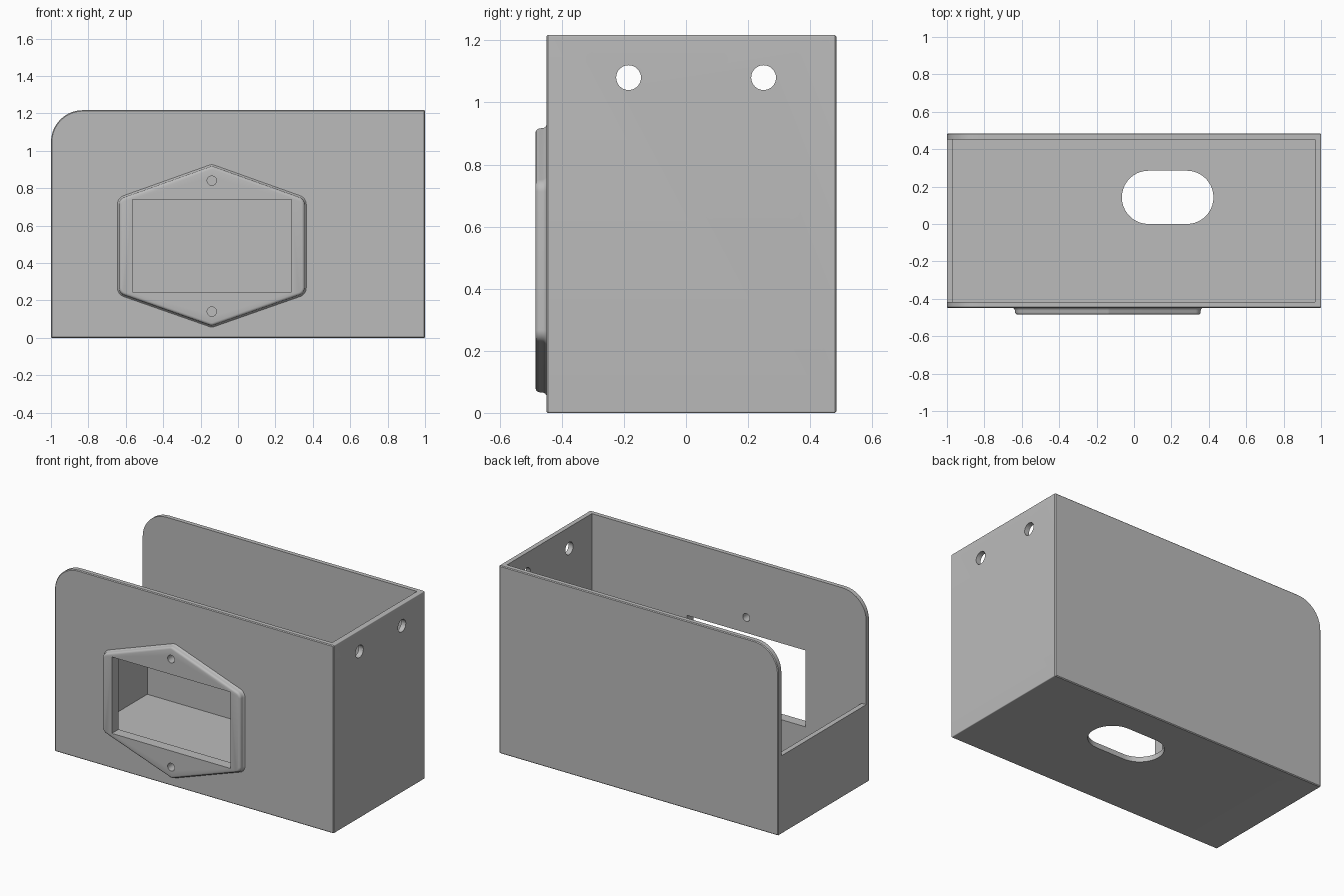
import bpy, bmesh, math
from mathutils import Vector

if "Cube" in bpy.data.objects:
    bpy.data.objects.remove(bpy.data.objects["Cube"], do_unlink=True)

grey = bpy.data.materials.new("plain grey")
grey.use_nodes = True
COLOUR = (0.5, 0.5, 0.5, 1)
grey.diffuse_color = COLOUR
grey.node_tree.nodes["Principled BSDF"].inputs["Base Color"].default_value = COLOUR

AXES = {"x": lambda u, v, w: (w, u, v),
        "y": lambda u, v, w: (u, w, v),
        "z": lambda u, v, w: (u, v, w)}


def outline(corners, radii, inset=0.0, steps=10):
    """Counter-clockwise polygon, moved inwards, with rounded corners."""
    pts = [Vector(c) for c in corners]
    result = []
    for i, p in enumerate(pts):
        e1 = (p - pts[i - 1]).normalized()
        e2 = (pts[(i + 1) % len(pts)] - p).normalized()
        n1, n2 = Vector((e1.y, -e1.x)), Vector((e2.y, -e2.x))
        r = max(radii[i] - inset, 0.003) if radii[i] else 0
        centre = p - (n1 + n2) * (inset + r) / (1 + n1.dot(n2))
        if r == 0:
            result.append(centre)
            continue
        turn = n1.angle(n2)
        for k in range(steps + 1):
            a = math.atan2(n1.y, n1.x) + turn * k / steps
            result.append(centre + r * Vector((math.cos(a), math.sin(a))))
    return result


def loft(name, axis, rings):
    """Closed solid through (position, outline) rings along an axis."""
    bm = bmesh.new()
    loops = [[bm.verts.new(AXES[axis](p.x, p.y, w)) for p in ring] for w, ring in rings]
    for a, b in zip(loops, loops[1:]):
        for i in range(len(a)):
            j = (i + 1) % len(a)
            bm.faces.new((a[i], a[j], b[j], b[i]))
    bm.faces.new(loops[0])
    bm.faces.new(loops[-1])
    bmesh.ops.recalc_face_normals(bm, faces=bm.faces)
    mesh = bpy.data.meshes.new(name)
    bm.to_mesh(mesh)
    bm.free()
    mesh.materials.append(grey)
    ob = bpy.data.objects.new(name, mesh)
    bpy.context.collection.objects.link(ob)
    return ob


def rect(u0, u1, v0, v1):
    return [(u0, v0), (u1, v0), (u1, v1), (u0, v1)]


def prism(name, axis, box, w0, w1, radius=0.0, steps=10):
    shape = outline(rect(*box), [radius] * 4, steps=steps)
    return loft(name, axis, [(w0, shape), (w1, shape)])


def hole(axis, u, v, r, w0, w1):
    return prism("hole_cutter", axis, (u - r, u + r, v - r, v + r), w0, w1, r, 8)


def combine(target, other, operation):
    """Apply a boolean and remove the helper."""
    mod = target.modifiers.new(operation, "BOOLEAN")
    mod.operation, mod.solver, mod.object = operation, "EXACT", other
    other.hide_render = True
    bpy.context.view_layer.objects.active = target
    bpy.ops.object.modifier_apply(modifier=mod.name)
    bpy.data.objects.remove(other, do_unlink=True)


# Dimensions
FRONT, BACK, TOP = -0.45, 0.485, 1.217
WALL, SOFT = 0.033, 0.005

# Outer block with one large rounded corner and softened edges
side = rect(-1, 1, 0, TOP)
side_radii = [SOFT, SOFT, SOFT, 0.17]
housing = loft("housing", "y", [
    (y, outline(side, side_radii, d)) for y, d in
    ((FRONT, SOFT), (FRONT + SOFT, 0), (BACK - SOFT, 0), (BACK, SOFT))])

# Open interior and the lowered end wall
inner_y = (FRONT + WALL, BACK - WALL)
combine(housing, prism("pocket_cutter", "z", (WALL - 1, 1 - WALL, *inner_y), WALL, 2), "DIFFERENCE")
combine(housing, prism("end_cutter", "z", (-1.2, -0.9, *inner_y), 0.505, 2), "DIFFERENCE")

# Raised six-sided mounting frame with a flared foot and rounded rim
MID = -0.14
hexagon = [(MID, 0.055), (0.365, 0.232), (0.365, 0.748),
           (MID, 0.928), (-0.645, 0.748), (-0.645, 0.232)]
hex_radii = [0.04, 0.05, 0.05] * 2
frame = loft("mounting_frame", "y", [
    (FRONT + y, outline(hexagon, hex_radii, d)) for y, d in
    ((0.01, 0), (0, 0), (-0.004, 0.005), (-0.01, 0.008), (-0.022, 0.009),
     (-0.028, 0.011), (-0.033, 0.016), (-0.035, 0.023))])
combine(housing, frame, "UNION")

# Window and its two screw holes
combine(housing, prism("window_cutter", "y", (-0.565, 0.285, 0.245, 0.74), -0.6, -0.3), "DIFFERENCE")
for z in (0.14, 0.84):
    combine(housing, hole("y", MID, z, 0.025, -0.6, -0.3), "DIFFERENCE")

# Holes in the tall end wall
for y in (-0.185, 0.25):
    combine(housing, hole("x", y, 1.08, 0.04, 0.9, 1.1), "DIFFERENCE")

# Oblong slot in the floor
combine(housing, prism("slot_cutter", "z", (-0.065, 0.425, 0, 0.285), -0.1, 0.1, 0.1425), "DIFFERENCE")

bpy.ops.object.select_all(action="DESELECT")
housing.select_set(True)
bpy.context.view_layer.objects.active = housing
bpy.ops.object.shade_smooth_by_angle(angle=math.radians(35))
